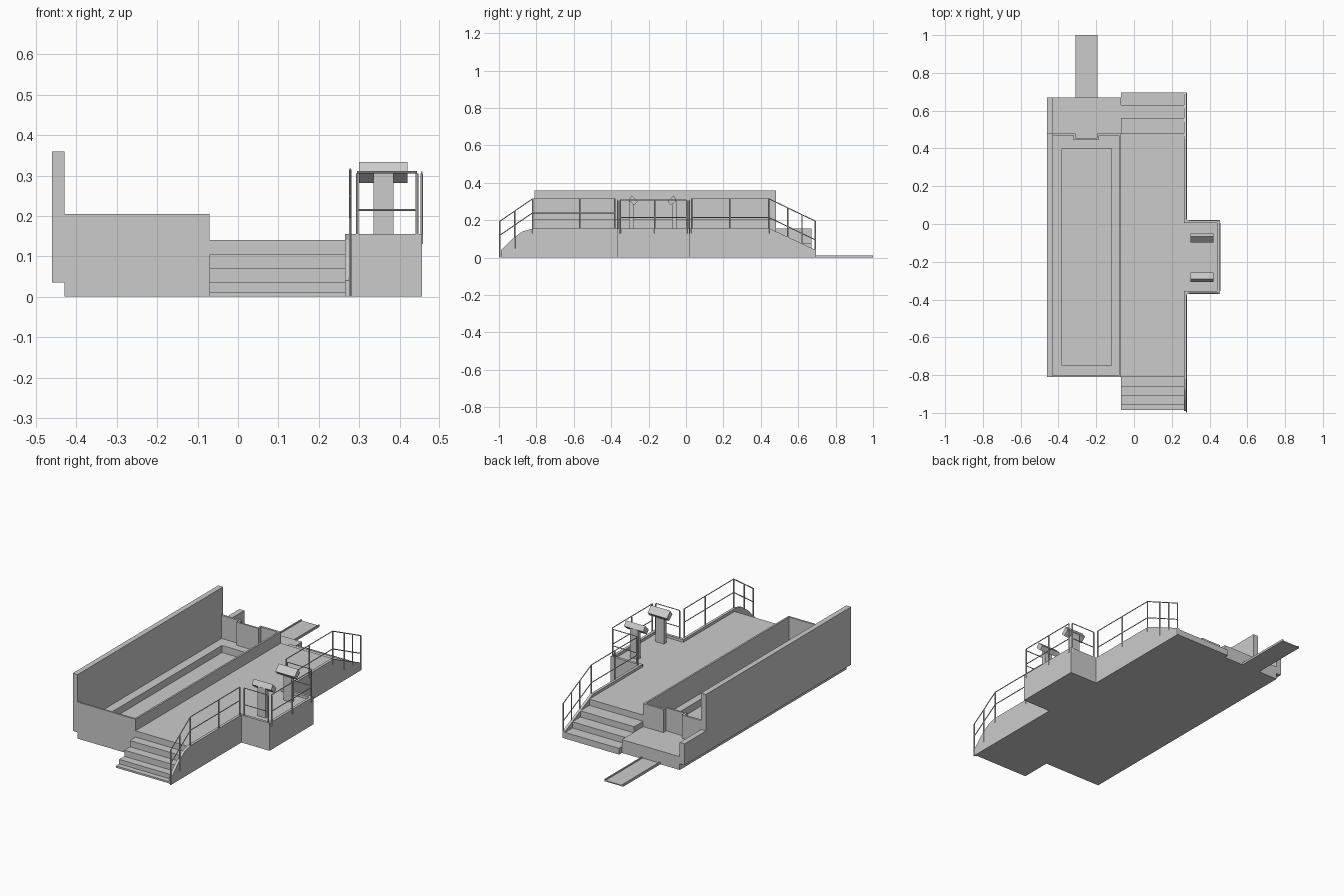
import bpy, bmesh, math
from mathutils import Vector

if "Cube" in bpy.data.objects:
    bpy.data.objects.remove(bpy.data.objects["Cube"])


def make(name, bm):
    bmesh.ops.recalc_face_normals(bm, faces=bm.faces)
    me = bpy.data.meshes.new(name)
    bm.to_mesh(me)
    bm.free()
    ob = bpy.data.objects.new(name, me)
    bpy.context.collection.objects.link(ob)
    return ob


def prism(name, profile, x0, x1):
    """Extrude a (y, z) profile along x."""
    bm = bmesh.new()
    face = bm.faces.new([bm.verts.new((x0, y, z)) for y, z in profile])
    new = bmesh.ops.extrude_face_region(bm, geom=[face])["geom"]
    bmesh.ops.translate(bm, vec=(x1 - x0, 0, 0),
                        verts=[g for g in new if isinstance(g, bmesh.types.BMVert)])
    return make(name, bm)


def box(name, x0, x1, y0, y1, z0, z1):
    return prism(name, [(y0, z0), (y1, z0), (y1, z1), (y0, z1)], x0, x1)


def rods(name, segments, r):
    """Thin six-sided bars between pairs of points."""
    bm = bmesh.new()
    for a, b in segments:
        a, b = Vector(a), Vector(b)
        d = b - a
        m = d.to_track_quat('Z', 'Y').to_matrix().to_4x4()
        m.translation = (a + b) / 2
        bmesh.ops.create_cone(bm, cap_ends=True, segments=6, radius1=r, radius2=r,
                              depth=d.length, matrix=m)
    return make(name, bm)


# Deck with stairs at both ends, as one stepped profile
prism("deck_and_stairs", [
    (-.985, 0), (-.985, .01), (-.955, .01), (-.955, .035), (-.91, .035), (-.91, .07),
    (-.86, .07), (-.86, .105), (-.81, .105), (-.81, .14), (.48, .14), (.48, .105),
    (.56, .105), (.56, .07), (.63, .07), (.63, .035), (.695, .035), (.695, 0)],
    -.07, .265)

# Side skirts with sloped ends
prism("front_skirt", [(-.99, 0), (-.99, .04), (-.93, .1), (-.875, .14), (-.82, .155),
                      (-.355, .155), (-.355, 0)], .265, .28)
prism("back_skirt", [(.005, 0), (.005, .155), (.45, .155), (.695, .04), (.695, 0)], .265, .28)

# Operator bay and its raised rim
box("bay_floor", .265, .44, -.355, .005, 0, .14)
box("bay_front_rim", .28, .455, -.37, -.355, 0, .155)
box("bay_back_rim", .28, .455, .005, .02, 0, .155)
box("bay_outer_rim", .44, .455, -.355, .005, 0, .155)

# Sunken trough with a ledge around the pit
box("trough_base", -.43, -.07, -.81, .67, 0, .035)
box("left_ledge", -.43, -.38, -.80, .455, .035, .075)
box("right_ledge", -.12, -.08, -.80, .455, .035, .075)
box("front_ledge", -.38, -.12, -.80, -.75, .035, .075)
box("back_ledge", -.38, -.12, .40, .455, .035, .075)
box("back_landing", -.43, -.07, .455, .67, .035, .075)
box("trough_front_wall", -.43, -.07, -.81, -.80, .035, .205)
box("divider_wall", -.08, -.07, -.80, .48, .035, .205)

# Back wall of the trough with a doorway recess
box("back_wall_left", -.43, -.31, .468, .48, .075, .205)
box("back_wall_right", -.195, -.08, .468, .48, .075, .205)
box("recess_panel", -.32, -.185, .445, .455, .075, .205)
for i, x in enumerate((-.32, -.195)):
    box(f"recess_side_{i}", x, x + .01, .455, .48, .075, .205)

# Tall outer wall dropping to a low end
prism("tall_side_wall", [(-.81, .035), (.67, .035), (.67, .155), (.48, .155),
                         (.48, .36), (-.81, .36)], -.46, -.43)

# Gangway plank with edge strips
box("gangway", -.305, -.2, .67, 1, 0, .006)
for i, x in enumerate((-.31, -.2)):
    box(f"gangway_edge_{i}", x, x + .007, .67, 1, 0, .012)

# Handrail posts
posts = [((.278, y, .13), (.278, y, .315)) for y in (-.82, -.567, -.38, .03, .235, .443)]
posts += [((x, y, .13), (x, y, .305)) for x in (.295, .443) for y in (-.365, .017)]
posts += [((.455, y, .13), (.455, y, .305)) for y in (-.352, -.166, .003)]
posts += [((.278, -.915, .05), (.278, -.915, .25)), ((.278, -.995, 0), (.278, -.995, .195)),
          ((.278, .545, .06), (.278, .545, .266)), ((.278, .62, .06), (.278, .62, .231)),
          ((.278, .692, .005), (.278, .692, .195))]
rods("railing_posts", posts, .0038)

# Top and middle rails, straight and sloped
paths = []
for top, front, bay, back in ((1, .315, .308, .315), (0, .24, .215, .215)):
    drop = .12
    paths.append([(.278, -.995, front - drop), (.278, -.82, front), (.278, -.38, front)])
    paths.append([(.295, -.365, bay), (.443, -.365, bay)])
    paths.append([(.455, -.352, bay), (.455, .003, bay)])
    paths.append([(.443, .017, bay), (.295, .017, bay)])
    paths.append([(.278, .03, back), (.278, .443, back), (.278, .692, back - drop)])
rods("railing_bars", [s for p in paths for s in zip(p, p[1:])], .0026)

# Two mirrored control consoles
for label, mid, s in (("front", -.178, 1), ("back", -.178, -1)):
    def my(pts):
        return [(mid + s * y, z) for y, z in pts]
    prism(f"{label}_console_post", my([(-.127, .14), (-.103, .14), (-.103, .308), (-.127, .308)]),
          .335, .385)
    prism(f"{label}_console_head", my([(-.129, .307), (-.112, .333), (-.08, .301), (-.099, .281)]),
          .30, .42)
